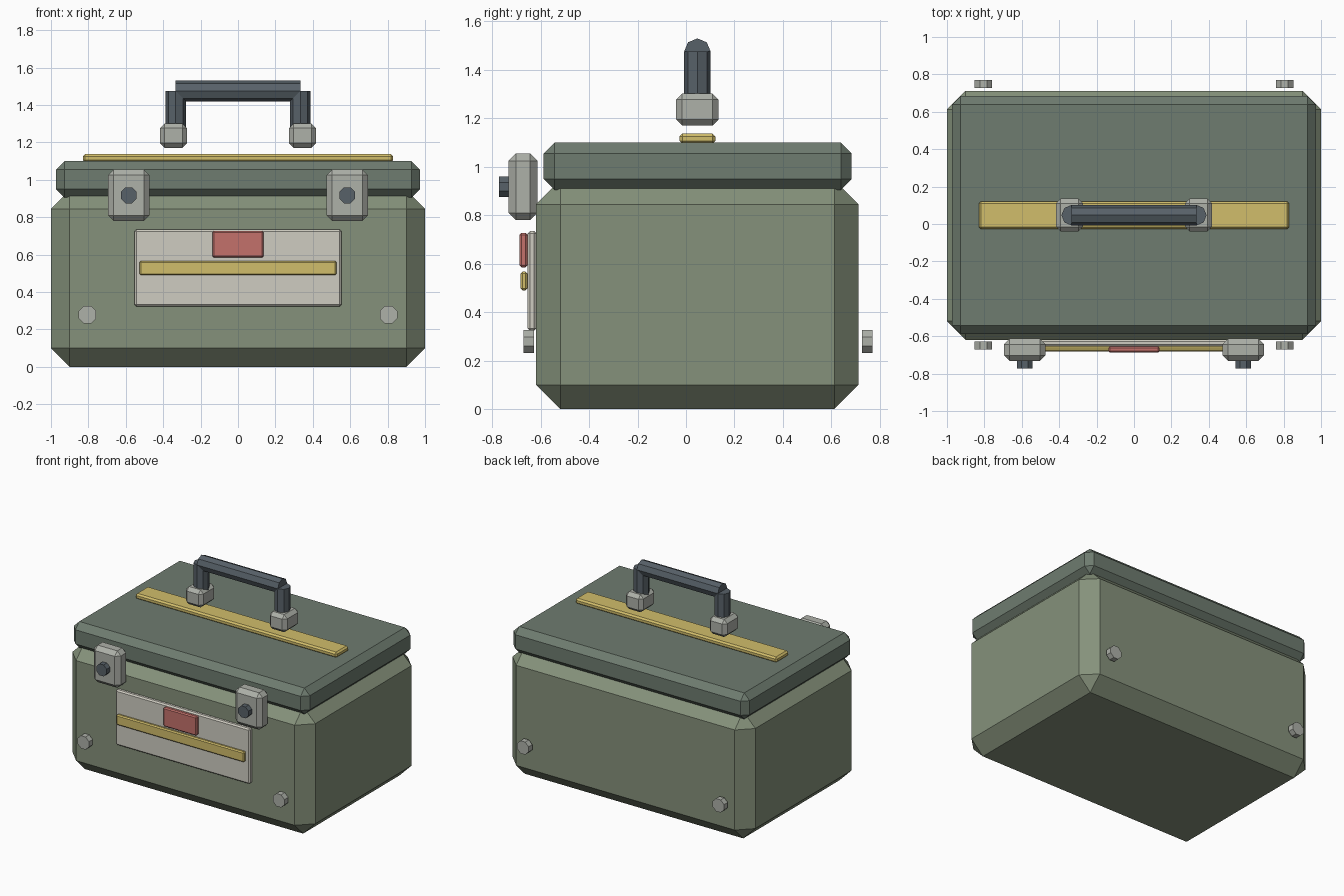
import bpy, bmesh
from math import pi
from mathutils import Matrix

if "Cube" in bpy.data.objects:
    bpy.data.objects.remove(bpy.data.objects["Cube"])


def paint(name, r, g, b):
    m = bpy.data.materials.new(name)
    m.diffuse_color = (*[(c / 255) ** 2.2 for c in (r, g, b)], 1)
    m.use_nodes = True
    m.node_tree.nodes["Principled BSDF"].inputs["Base Color"].default_value = m.diffuse_color
    return m


GREEN = paint("sage_green", 132, 144, 122)
LID = paint("dark_green", 110, 123, 111)
GOLD = paint("brass_yellow", 208, 188, 106)
CREAM = paint("cream", 206, 203, 192)
RED = paint("faded_red", 194, 113, 107)
STEEL = paint("light_steel", 172, 175, 167)
DARK = paint("dark_steel", 88, 97, 104)


def finish(bm, name, mat):
    me = bpy.data.meshes.new(name)
    bm.to_mesh(me)
    bm.free()
    me.materials.append(mat)
    ob = bpy.data.objects.new(name, me)
    bpy.context.collection.objects.link(ob)
    return ob


def box(name, mat, x, y, z, chamfer):
    """Chamfered box from (min, max) ranges."""
    bm = bmesh.new()
    bmesh.ops.create_cube(bm, size=1)
    for v in bm.verts:
        for i, (lo, hi) in enumerate((x, y, z)):
            v.co[i] = hi if v.co[i] > 0 else lo
    bmesh.ops.bevel(bm, geom=bm.edges[:], offset=chamfer, segments=1,
                    affect='EDGES', profile=0.5)
    return finish(bm, name, mat)


def rod(name, mat, centre, radius, length, axis, turn=0.0):
    """Eight-sided rod along an axis."""
    bm = bmesh.new()
    rot = {'X': Matrix.Rotation(pi / 2, 4, 'Y'),
           'Y': Matrix.Rotation(pi / 2, 4, 'X'),
           'Z': Matrix.Identity(4)}[axis]
    bmesh.ops.create_cone(bm, cap_ends=True, segments=8, radius1=radius,
                          radius2=radius, depth=length,
                          matrix=Matrix.Translation(centre) @ rot @ Matrix.Rotation(turn, 4, 'Z'))
    return finish(bm, name, mat)


MID = 0.047  # depth centre of the case

# Case and lid
box("case_body", GREEN, (-1, 1), (-0.619, 0.712), (0, 0.945), 0.1)
box("lid", LID, (-0.972, 0.972), (-0.588, 0.684), (0.905, 1.1), 0.045)
box("lid_strip", GOLD, (-0.83, 0.83), (MID - 0.074, MID + 0.074), (1.095, 1.137), 0.012)

# Front label panel
box("label_plate", CREAM, (-0.553, 0.553), (-0.654, -0.617), (0.323, 0.735), 0.01)
box("label_stripe", GOLD, (-0.527, 0.527), (-0.683, -0.654), (0.49, 0.567), 0.008)
box("label_tab", RED, (-0.137, 0.137), (-0.687, -0.654), (0.585, 0.727), 0.008)

# Handle grip
rod("handle_grip", DARK, (0, MID, 1.475), 0.055, 0.667, 'X')

for side, s in (("left", -1), ("right", 1)):
    # Handle posts and mounts
    rod(f"handle_post_{side}", DARK, (s * 0.333, MID, 1.3475), 0.055, 0.255, 'Z')
    cx = s * 0.345
    box(f"handle_mount_{side}", STEEL, (cx - 0.072, cx + 0.072),
        (MID - 0.088, MID + 0.088), (1.171, 1.302), 0.025)

    # Latches with knobs
    cx = s * 0.584
    box(f"latch_{side}", STEEL, (cx - 0.111, cx + 0.111),
        (-0.732, -0.613), (0.78, 1.055), 0.03)
    rod(f"latch_knob_{side}", DARK, (cx, -0.747, 0.917), 0.046, 0.05, 'Y', pi / 8)

    # Corner bolts, front and back
    for face, y in (("front", -0.649), ("back", 0.748)):
        rod(f"bolt_{face}_{side}", STEEL, (s * 0.805, y, 0.279), 0.051, 0.044, 'Y', pi / 8)
